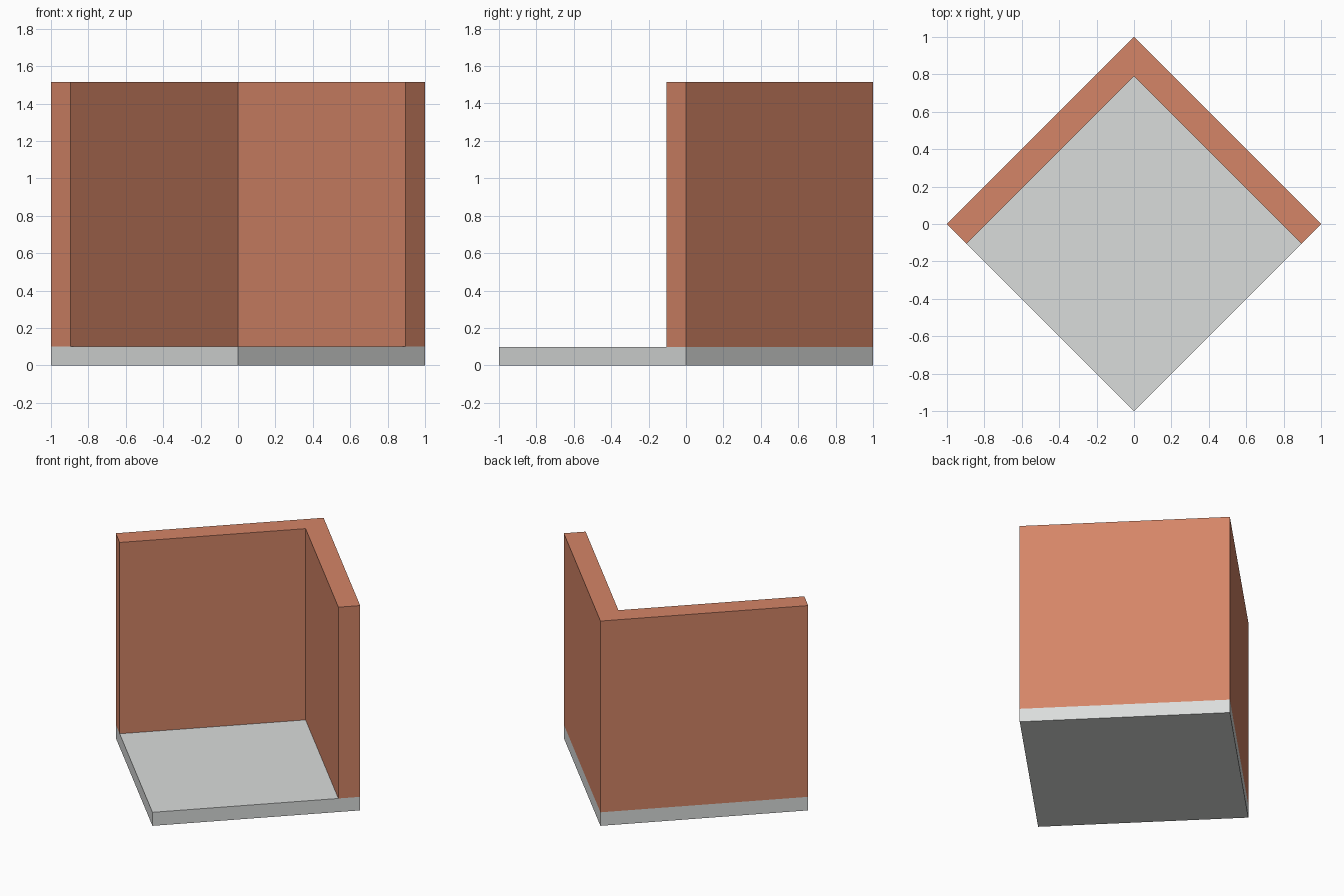
import bpy
import bmesh

cube = bpy.data.objects.get("Cube")
if cube:
    bpy.data.objects.remove(cube, do_unlink=True)


def make_material(name, rgb):
    mat = bpy.data.materials.new(name)
    mat.use_nodes = True
    color = (*rgb, 1.0)
    mat.diffuse_color = color
    mat.node_tree.nodes["Principled BSDF"].inputs["Base Color"].default_value = color
    return mat


def extrude_plan(name, outline, bottom, top, mat):
    """Raise a flat plan outline into a solid between two heights."""
    bm = bmesh.new()
    base = bm.faces.new([bm.verts.new((x, y, bottom)) for x, y in outline])
    raised = bmesh.ops.extrude_face_region(bm, geom=[base], use_keep_orig=True)["geom"]
    verts = [v for v in raised if isinstance(v, bmesh.types.BMVert)]
    bmesh.ops.translate(bm, vec=(0, 0, top - bottom), verts=verts)
    bmesh.ops.recalc_face_normals(bm, faces=bm.faces[:])
    mesh = bpy.data.meshes.new(name)
    bm.to_mesh(mesh)
    bm.free()
    mesh.materials.append(mat)
    obj = bpy.data.objects.new(name, mesh)
    bpy.context.collection.objects.link(obj)
    return obj


concrete = make_material("pale grey concrete", (0.70, 0.72, 0.71))
terracotta = make_material("terracotta wall", (0.66, 0.235, 0.135))

FLOOR = 0.10     # slab thickness
HEIGHT = 1.515   # top of the walls
WALL = 0.105     # wall thickness measured along x or y

# Square floor slab, turned with one corner to the front
extrude_plan("floor_slab", [(0, -1), (1, 0), (0, 1), (-1, 0)], 0, FLOOR, concrete)

# Two walls meeting at the back corner, flush with the slab edges
corner_walls = [(-1, 0), (-1 + WALL, -WALL), (0, 1 - 2 * WALL),
                (1 - WALL, -WALL), (1, 0), (0, 1)]
extrude_plan("corner_walls", corner_walls, FLOOR, HEIGHT, terracotta)
